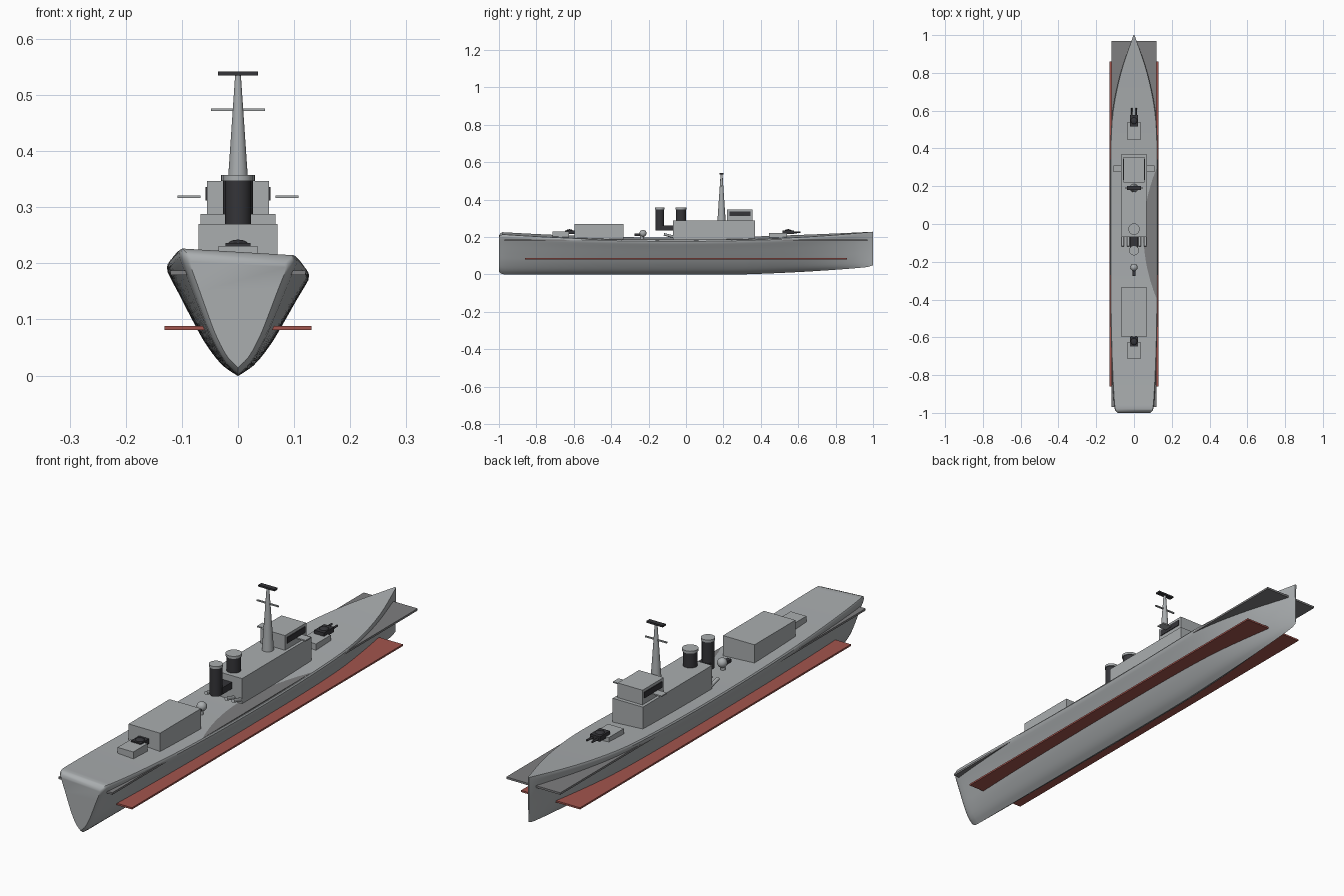
import bpy, bmesh, math
from mathutils import Vector

if "Cube" in bpy.data.objects:
    bpy.data.objects.remove(bpy.data.objects["Cube"])


def mat(name, col):
    m = bpy.data.materials.new(name)
    m.diffuse_color = (*col, 1)
    m.use_nodes = True
    m.node_tree.nodes["Principled BSDF"].inputs["Base Color"].default_value = m.diffuse_color
    return m


GREY = mat("light_grey", (0.40, 0.42, 0.43))
DARK = mat("mid_grey", (0.21, 0.21, 0.215))
BLACK = mat("charcoal", (0.035, 0.035, 0.04))
RED = mat("red_oxide", (0.36, 0.09, 0.075))


def finish(name, bm, m, smooth=False):
    bmesh.ops.recalc_face_normals(bm, faces=bm.faces)
    me = bpy.data.meshes.new(name)
    bm.to_mesh(me)
    bm.free()
    ob = bpy.data.objects.new(name, me)
    bpy.context.collection.objects.link(ob)
    me.materials.append(m)
    if smooth:
        bpy.ops.object.select_all(action='DESELECT')
        ob.select_set(True)
        bpy.context.view_layer.objects.active = ob
        bpy.ops.object.shade_smooth_by_angle(angle=math.radians(40))
    return ob


def box(name, x, y, z, m):
    """x, y, z are (low, high) ranges"""
    bm = bmesh.new()
    bmesh.ops.create_cube(bm, size=1)
    for v in bm.verts:
        v.co = Vector([r[0] if c < 0 else r[1] for c, r in zip(v.co, (x, y, z))])
    return finish(name, bm, m)


def rod(name, a, b, r1, r2, m, n=24):
    """tapered cylinder from point a to point b"""
    a, b = Vector(a), Vector(b)
    bm = bmesh.new()
    bmesh.ops.create_cone(bm, cap_ends=True, segments=n, radius1=r1, radius2=r2, depth=(b - a).length)
    q = (b - a).to_track_quat('Z', 'Y')
    for v in bm.verts:
        v.co = q @ v.co + (a + b) / 2
    return finish(name, bm, m, True)


def ball(name, c, r, m, flat=1):
    bm = bmesh.new()
    bmesh.ops.create_uvsphere(bm, u_segments=24, v_segments=12, radius=r)
    for v in bm.verts:
        v.co = Vector((v.co.x, v.co.y, v.co.z * flat)) + Vector(c)
    return finish(name, bm, m, True)


def interp(table, t):
    """smooth (Catmull-Rom like) lookup in a table of (position, value)"""
    for i in range(len(table) - 1):
        (a, va), (b, vb) = table[i], table[i + 1]
        if t <= b:
            pa = table[max(i - 1, 0)]
            pb = table[min(i + 2, len(table) - 1)]
            ma = (vb - pa[1]) / (b - pa[0]) * (b - a)
            mb = (pb[1] - va) / (pb[0] - a) * (b - a)
            s = (t - a) / (b - a)
            return ((2*s**3 - 3*s*s + 1) * va + (s**3 - 2*s*s + s) * ma
                    + (3*s*s - 2*s**3) * vb + (s**3 - s*s) * mb)
    return table[-1][1]


# Hull: lofted V sections with a sheer line and slightly canted deck
BEAM = [(-1, .085), (-.99, .098), (-.96, .105), (-.8, .115), (-.55, .123), (-.2, .126), (.3, .126),
        (.5, .122), (.62, .110), (.75, .084), (.85, .056), (.93, .028), (1, .003)]
FLARE = [(0, 0), (.1, .22), (.3, .46), (.5, .635), (.75, .84), (.93, .99), (.97, 1), (1, .97)]
KEEL = [(-1, .014), (-.985, .003), (-.96, 0), (.25, 0), (.5, .008), (.75, .022), (.97, .040), (1, .05)]
ys = [-1, -.997, -.99, -.98, -.96, -.93] + [-.9 + .05 * i for i in range(37)] + [.93, .96, .98, .99, 1]
ts = [0, .03, .06] + [.1 + .06 * i for i in range(14)] + [.93, .97, 1]
bm = bmesh.new()
rings = []
for y in ys:
    w, k = interp(BEAM, y), interp(KEEL, y)
    deck = .190 + .035 * (y + .05) ** 2
    if y < -.98:
        deck -= .018 * ((-.98 - y) / .02) ** 2
    ring = []
    for side in (-1, 1):
        for t in (ts if side > 0 else ts[:0:-1]):
            x = side * w * interp(FLARE, t)
            ring.append(bm.verts.new((x, y, k + (deck - k) * t - .06 * x * t)))
    rings.append(ring)
n = len(rings[0])
for a, b in zip(rings, rings[1:]):
    for i in range(n):
        j = (i + 1) % n
        bm.faces.new((a[i], a[j], b[j], b[i]))
bm.faces.new(rings[0])
bm.faces.new(rings[-1])
finish("hull", bm, GREY, True)

# Side strakes running through the hull
box("upper_strake", (-.12, .12), (-.97, .97), (.179, .187), DARK)
box("lower_strake", (-.131, .131), (-.86, .86), (.081, .088), RED)

# Deckhouses and bridge
box("main_deckhouse", (-.067, .067), (-.07, .37), (.16, .288), GREY)
box("aft_deckhouse", (-.07, .07), (-.595, -.335), (.17, .27), GREY)
box("bridge", (-.055, .055), (.22, .355), (.285, .347), GREY)
for s in (-1, 1):
    box("bridge_window", sorted((s * .053, s * .058)), (.232, .345), (.312, .336), BLACK)
    box("bridge_wing", sorted((s * .067, s * .108)), (.275, .31), (.316, .321), GREY)

# Mast with yard and radar bar
rod("mast", (0, .19, .288), (0, .19, .537), .022, .005, GREY)
box("yard", (-.048, .048), (.187, .193), (.471, .476), GREY)
box("radar_bar", (-.036, .036), (.18, .2), (.535, .542), BLACK)

# Funnels with caps and the trunk between them
for y, z, r in ((-.027, .285, .027), (-.14, .235, .023)):
    rod("funnel", (0, y, z), (0, y, .349), r, r, BLACK, 32)
    rod("funnel_cap", (0, y, .347), (0, y, .357), r + .003, r + .003, GREY, 32)
box("funnel_trunk", (-.022, .022), (-.13, -.065), (.235, .262), BLACK)

# Slanted launch tubes either side of the trunk
for x in (-.06, -.03, .03, .06):
    rod("launch_tube", (x, -.118, .215), (x, -.06, .2), .007, .007, GREY, 12)

# Director ball on a pedestal
rod("ball_pedestal", (0, -.235, .18), (0, -.235, .215), .01, .01, GREY, 16)
ball("director_ball", (0, -.23, .22), .019, GREY)
box("director_sight", (-.009, .009), (-.275, -.245), (.207, .220), BLACK)

# Gun mounts: plinth, dark turret, twin barrels
for name, p, t, b in (("fore", (.445, .54), (.515, .578), (.57, .613)),
                      ("aft", (-.715, -.625), (-.648, -.597), (-.60, -.575))):
    box(name + "_gun_plinth", (-.035, .035), p, (.185, .231 if name == "aft" else .222), GREY)
    box(name + "_turret", (-.022, .022), t, (.216, .236), BLACK)
    ball(name + "_turret_dome", (0, sum(t) / 2, .234), .018, BLACK, .45)
    for x in (-.012, .012):
        rod(name + "_barrel", (x, b[0], .224), (x, b[1], .226), .005, .004, BLACK, 12)
